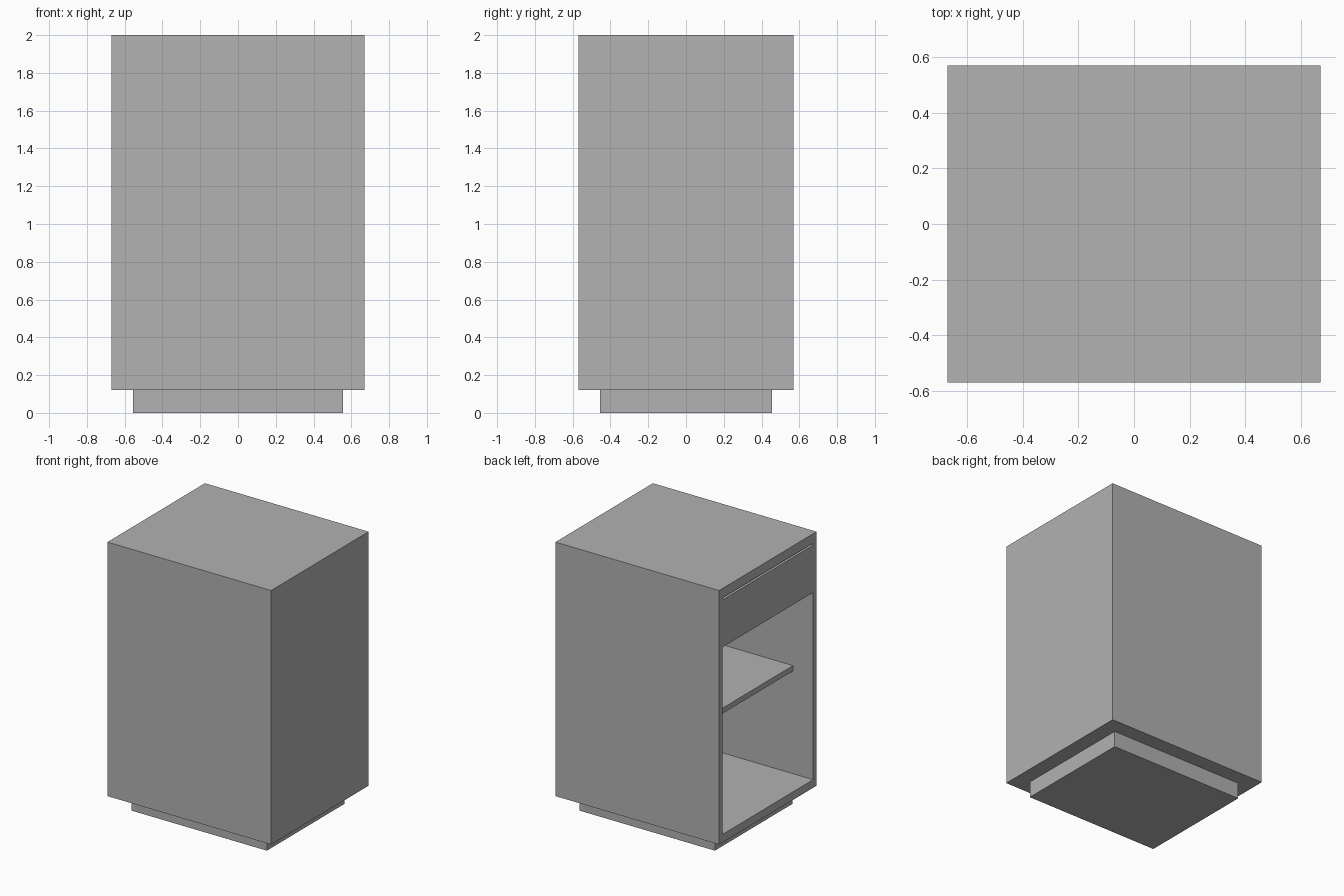
import bpy

if "Cube" in bpy.data.objects:
    bpy.data.objects.remove(bpy.data.objects["Cube"])

grey = bpy.data.materials.new("cabinet grey")
grey.diffuse_color = (0.445, 0.445, 0.445, 1)
grey.use_nodes = True
grey.node_tree.nodes["Principled BSDF"].inputs["Base Color"].default_value = grey.diffuse_color


def box(name, x, y, z):
    """Box between the given (min, max) ranges."""
    bpy.ops.mesh.primitive_cube_add(size=1, location=[(a + b) / 2 for a, b in (x, y, z)])
    ob = bpy.context.object
    ob.name = name
    ob.scale = [b - a for a, b in (x, y, z)]
    bpy.ops.object.transform_apply(location=False, rotation=False, scale=True)
    ob.data.materials.append(grey)
    return ob


W, D = 0.67, 0.57            # half width and half depth
BASE, TOP = 0.12, 2.0        # carcass heights
T = 0.04                     # board thickness
FLOOR, CEIL = BASE + 0.06, TOP - 0.07
IN_Y = (-D + T, D - T)

# Recessed plinth
box("plinth", (-0.555, 0.555), (-0.455, 0.455), (0, BASE))

# Carcass, open on the -x side
box("floor_panel", (-W, W), (-D, D), (BASE, FLOOR))
box("top_panel", (-W, W), (-D, D), (CEIL, TOP))
for name, y in (("front_wall", (-D, -D + T)), ("back_wall", (D - T, D))):
    box(name, (-W, W), y, (FLOOR, CEIL))
box("closed_side_wall", (W - T, W), IN_Y, (FLOOR, CEIL))

# Upper fascia with a narrow gap under the top, and the set-back shelf
box("fascia", (-W, -W + T), IN_Y, (1.565, CEIL - 0.015))
box("shelf", (-W + 0.165, W - T), IN_Y, (0.94, 0.98))
